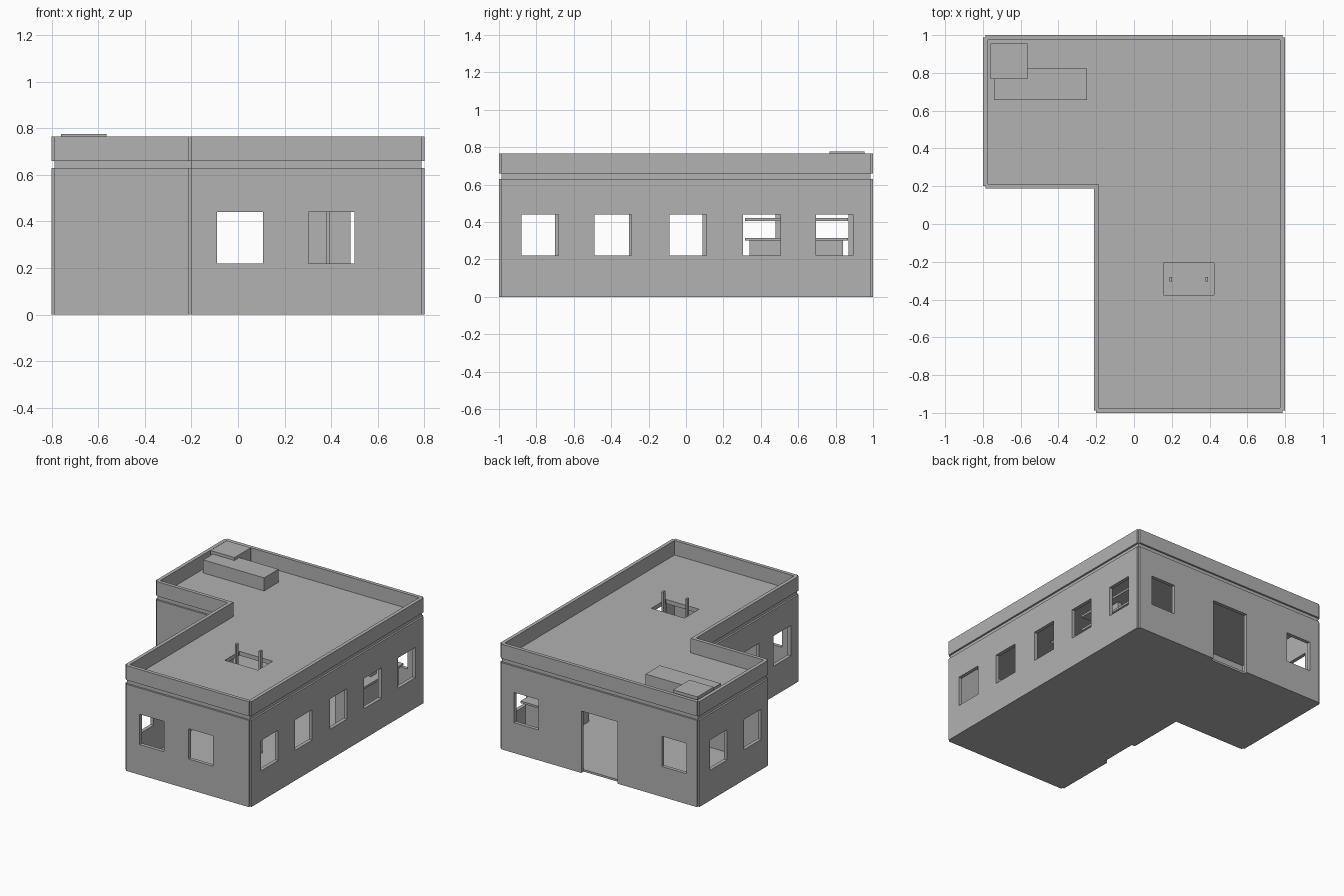
import bpy
import bmesh

if "Cube" in bpy.data.objects:
    bpy.data.objects.remove(bpy.data.objects["Cube"], do_unlink=True)

# One plain material
grey = bpy.data.materials.new("plain_grey")
grey.use_nodes = True
colour = (0.445, 0.445, 0.445, 1)
grey.diffuse_color = colour
grey.node_tree.nodes["Principled BSDF"].inputs["Base Color"].default_value = colour

WALL = 0.026      # wall thickness
NOTCH = 0.013     # stepped corner size
WALL_TOP, DECK, PARAPET_TOP = 0.63, 0.66, 0.765
X, Y = 0.8, 1.0             # outer extents
XI, YI = -0.213, 0.187      # inner corner of the L


def footprint(d=0.0):
    """L-shaped plan inset by d; the last point is the inner corner."""
    return [(XI + d, d - Y), (X - d, d - Y), (X - d, Y - d),
            (d - X, Y - d), (d - X, YI + d), (XI + d, YI + d)]


def sign(v):
    return (v > 0) - (v < 0)


def notched_footprint():
    pts = footprint()
    out = []
    for i, (px, py) in enumerate(pts[:-1]):
        qx, qy = pts[i - 1]
        rx, ry = pts[i + 1]
        ax, ay = sign(qx - px) * NOTCH, sign(qy - py) * NOTCH
        bx, by = sign(rx - px) * NOTCH, sign(ry - py) * NOTCH
        out += [(px + ax, py + ay), (px + ax + bx, py + ay + by), (px + bx, py + by)]
    return out + [pts[-1]]


def rect(x0, x1, y0, y1):
    return [(x0, y0), (x1, y0), (x1, y1), (x0, y1)]


def make(name, prisms):
    """Build one object from (plan points, bottom, top) prisms."""
    bm = bmesh.new()
    for pts, z0, z1 in prisms:
        face = bm.faces.new([bm.verts.new((x, y, z0)) for x, y in pts])
        ext = bmesh.ops.extrude_face_region(bm, geom=[face])
        top = [g for g in ext["geom"] if isinstance(g, bmesh.types.BMVert)]
        bmesh.ops.translate(bm, vec=(0, 0, z1 - z0), verts=top)
    bmesh.ops.recalc_face_normals(bm, faces=bm.faces)
    mesh = bpy.data.meshes.new(name)
    bm.to_mesh(mesh)
    bm.free()
    mesh.materials.append(grey)
    obj = bpy.data.objects.new(name, mesh)
    bpy.context.collection.objects.link(obj)
    return obj


def cut(obj, prisms):
    """Subtract prisms from an object and bake the result."""
    cutter = make("cutter", prisms)
    cutter.hide_render = True
    mod = obj.modifiers.new("cut", 'BOOLEAN')
    mod.operation, mod.solver, mod.object = 'DIFFERENCE', 'EXACT', cutter
    deps = bpy.context.evaluated_depsgraph_get()
    baked = bpy.data.meshes.new_from_object(obj.evaluated_get(deps))
    obj.modifiers.clear()
    obj.data = baked
    bpy.data.objects.remove(cutter, do_unlink=True)


# Hollow walls and parapet
room = footprint(WALL)
walls = make("walls", [(notched_footprint(), 0, WALL_TOP)])
cut(walls, [(room, -0.1, 1)])
parapet = make("parapet", [(notched_footprint(), DECK, PARAPET_TOP)])
cut(parapet, [(room, 0.5, 1)])

# Window and door openings: wall axis, wall position, centres
openings = []


def opening(axis, pos, centre, width, z0, z1):
    a, b, h = pos - 0.05, pos + 0.05, width / 2
    plan = rect(a, b, centre - h, centre + h) if axis == 'x' else rect(centre - h, centre + h, a, b)
    openings.append((plan, z0, z1))


for axis, pos, centres in [('x', X, (-0.78, -0.39, 0.01, 0.405, 0.795)),
                           ('x', XI, (-0.80, -0.01)),
                           ('x', -X, (0.77, 0.38)),
                           ('y', -Y, (0.008, 0.402)),
                           ('y', Y, (0.583, -0.605))]:
    for c in centres:
        opening(axis, pos, c, 0.198, 0.22, 0.44)
opening('x', XI, -0.39, 0.29, -0.1, 0.45)
opening('y', Y, -0.004, 0.29, -0.1, 0.45)
cut(walls, openings)

# Floor and recessed roof slab with a hatch
make("floor", [(room, 0, 0.015)])
roof = make("roof_slab", [(footprint(NOTCH), WALL_TOP, DECK)])
cut(roof, [(rect(0.157, 0.423, -0.375, -0.207), 0.5, 0.8)])

# Ladder rails through the hatch
for side, x in (("right", 0.195), ("left", 0.386)):
    make(side + "_ladder_rail", [(rect(x - 0.007, x + 0.007, -0.305, -0.281), 0.015, 0.76)])

# Rooftop units
make("roof_unit_tall", [(rect(-0.76, -0.565, 0.767, 0.955), DECK, 0.776)])
make("roof_unit_long", [(rect(-0.74, -0.25, 0.657, 0.822), DECK, 0.755)])

# Counter with a raised shelf
make("counter_base", [(rect(0.54, 0.70, 0.34, 0.84), 0.015, 0.30)])
make("counter_top", [(rect(0.515, 0.725, 0.315, 0.865), 0.30, 0.315)])
make("counter_shelf", [(rect(0.58, 0.725, 0.315, 0.865), 0.405, 0.42)])
make("shelf_support", [(rect(0.64, 0.67, 0.57, 0.63), 0.315, 0.405)])
